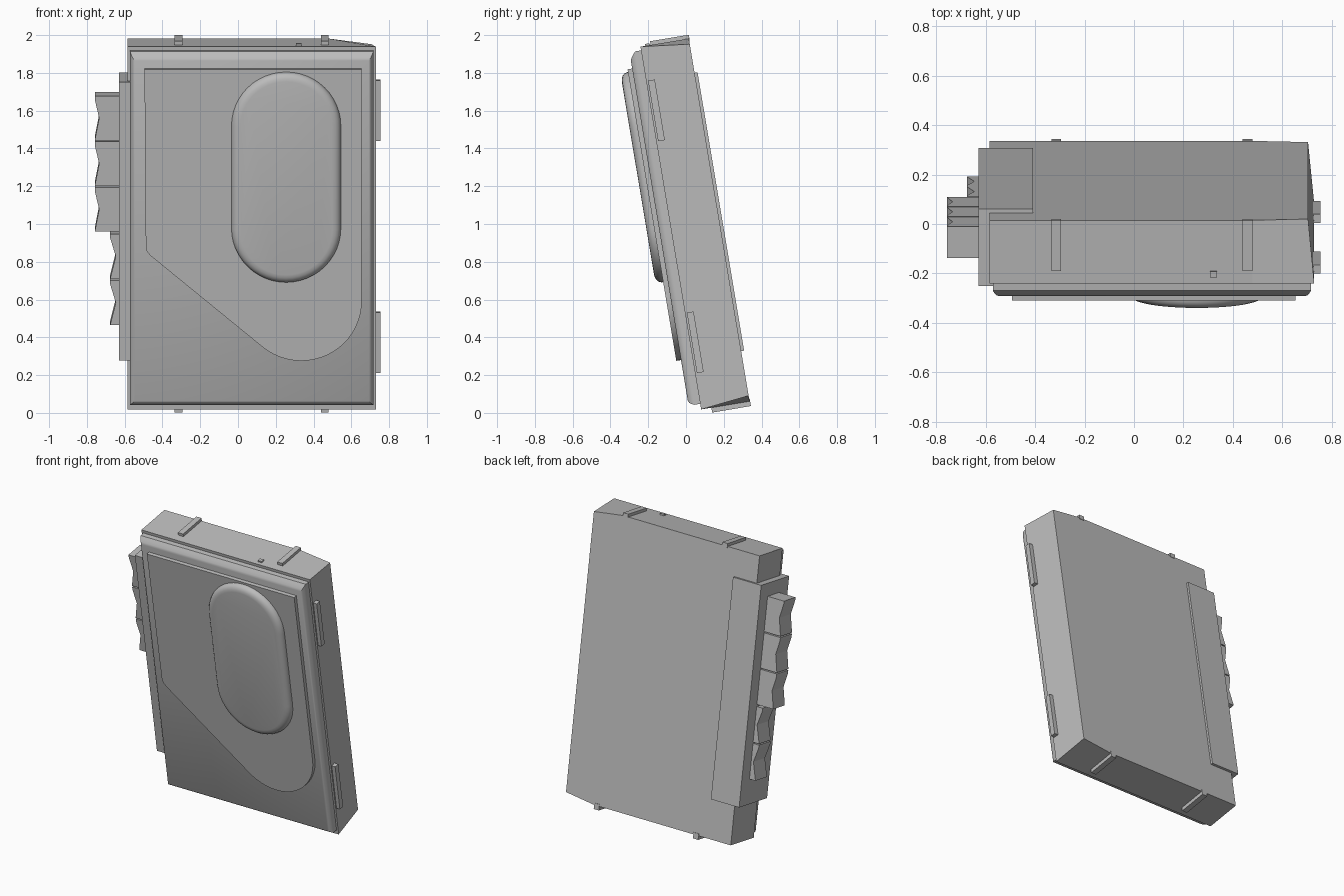
import bpy
import bmesh
from math import radians, sin, cos
from mathutils import Matrix

cube = bpy.data.objects.get("Cube")
if cube:
    bpy.data.objects.remove(cube, do_unlink=True)

grey = bpy.data.materials.new("plain_grey")
grey.use_nodes = True
COLOUR = (0.5, 0.5, 0.5, 1)
grey.diffuse_color = COLOUR
grey.node_tree.nodes["Principled BSDF"].inputs["Base Color"].default_value = COLOUR

# The whole unit is built upright, then leans forward
LEAN = Matrix.Rotation(radians(9.5), 4, 'X')


def loft(name, rings):
    """Join equal-length rings of points into a closed solid."""
    bm = bmesh.new()
    loops = [[bm.verts.new(p) for p in ring] for ring in rings]
    n = len(loops[0])
    for a, b in zip(loops, loops[1:]):
        for i in range(n):
            j = (i + 1) % n
            bm.faces.new((a[i], a[j], b[j], b[i]))
    bm.faces.new(loops[0])
    bm.faces.new(loops[-1])
    bmesh.ops.recalc_face_normals(bm, faces=bm.faces)
    mesh = bpy.data.meshes.new(name)
    bm.to_mesh(mesh)
    bm.free()
    mesh.materials.append(grey)
    obj = bpy.data.objects.new(name, mesh)
    bpy.context.collection.objects.link(obj)
    obj.matrix_world = LEAN
    return obj


def prism(name, outline, y0, y1):
    return loft(name, [[(x, y, z) for x, z in outline] for y in (y0, y1)])


def rect(x0, x1, z0, z1):
    return [(x0, z0), (x1, z0), (x1, z1), (x0, z1)]


def box(name, x0, x1, y0, y1, z0, z1):
    return prism(name, rect(x0, x1, z0, z1), y0, y1)


def arc(cx, cz, r, start, end, steps):
    angles = [radians(start + (end - start) * i / steps) for i in range(steps + 1)]
    return [(cx + r * cos(a), cz + r * sin(a)) for a in angles]


def smooth(obj, degrees):
    bpy.ops.object.select_all(action='DESELECT')
    obj.select_set(True)
    bpy.context.view_layer.objects.active = obj
    bpy.ops.object.shade_smooth_by_angle(angle=radians(degrees))


# Main body: rear corners on one side are cut back slightly
LEFT, LOW, HIGH = -0.585, 0.005, 1.952
CUT = 0.48
front = [(LEFT, LOW), (CUT, LOW), (0.73, LOW), (0.73, HIGH), (CUT, HIGH), (LEFT, HIGH)]
back = [(LEFT, LOW), (CUT, LOW), (0.705, LOW + 0.03),
        (0.705, HIGH - 0.03), (CUT, HIGH), (LEFT, HIGH)]
loft("body", [[(x, 0.082, z) for x, z in front], [(x, 0.342, z) for x, z in back]])

# Front cover with rounded rim
rings = []
for y, side, top in ((0.085, 0, 0), (0.05, 0, 0), (0.038, 0.006, 0.014),
                     (0.026, 0.014, 0.03), (0.02, 0.025, 0.045)):
    shape = rect(-0.572 + side, 0.717 - side, 0.035 + side, 1.932 - top)
    rings.append([(x, y, z) for x, z in shape])
smooth(loft("front_cover", rings), 35)

# Raised panel with a slanted lower edge and one large rounded corner
panel = [(0.655, 1.845), (-0.495, 1.845), (-0.488, 0.9), (-0.483, 0.87), (-0.465, 0.846)]
panel += arc(0.335, 0.6, 0.32, -129, 0, 20)
smooth(prism("front_panel", panel, 0.03, -0.005), 35)

# Rounded pill pad
rings = [[(0, 0, 0)]]
rings.clear()
for y, inset in ((0.0, 0), (-0.014, 0.001), (-0.026, 0.006),
                 (-0.036, 0.015), (-0.043, 0.029), (-0.046, 0.046)):
    r = 0.29 - inset
    pill = arc(0.255, 1.541, r, 0, 180, 24) + arc(0.255, 0.992, r, 180, 360, 24)
    rings.append([(x, y, z) for x, z in pill])
smooth(loft("pill_pad", rings), 50)

# Side bracket wrapping round to the back
box("bracket_side", -0.63, -0.57, 0.042, 0.358, 0.274, 1.768)
box("bracket_back", -0.63, -0.41, 0.335, 0.358, 0.274, 1.768)

# Side keys with a notched outer face
def key(name, outer, inner, z0, z1):
    outline = [(-0.6, z0), (-0.6, z1), (outer, z1), (outer, z1 - 0.02),
               (inner, (z0 + z1) / 2), (outer, z0)]
    prism(name, outline, 0.14, 0.27)


for i in range(3):
    z = 0.95 + 0.245 * i
    key(f"large_key_{i + 1}", -0.758, -0.735, z, z + 0.237)
for i in range(2):
    z = 0.448 + 0.248 * i
    key(f"small_key_{i + 1}", -0.677, -0.647, z, z + 0.24)

# Clips on the opposite side
for name, z0, z1 in (("upper_clip", 1.443, 1.768), ("lower_clip", 0.198, 0.523)):
    box(name, 0.7, 0.755, 0.092, 0.128, z0, z1)

# Rails across the top and bottom, and a small peg on top
for side, x in (("right", -0.315), ("left", 0.46)):
    box(f"top_rail_{side}", x - 0.02, x + 0.02, 0.137, 0.345, 1.94, 1.972)
    box(f"bottom_rail_{side}", x - 0.02, x + 0.02, 0.137, 0.345, -0.021, 0.02)
box("top_peg", 0.307, 0.337, 0.108, 0.133, 1.94, 1.962)
